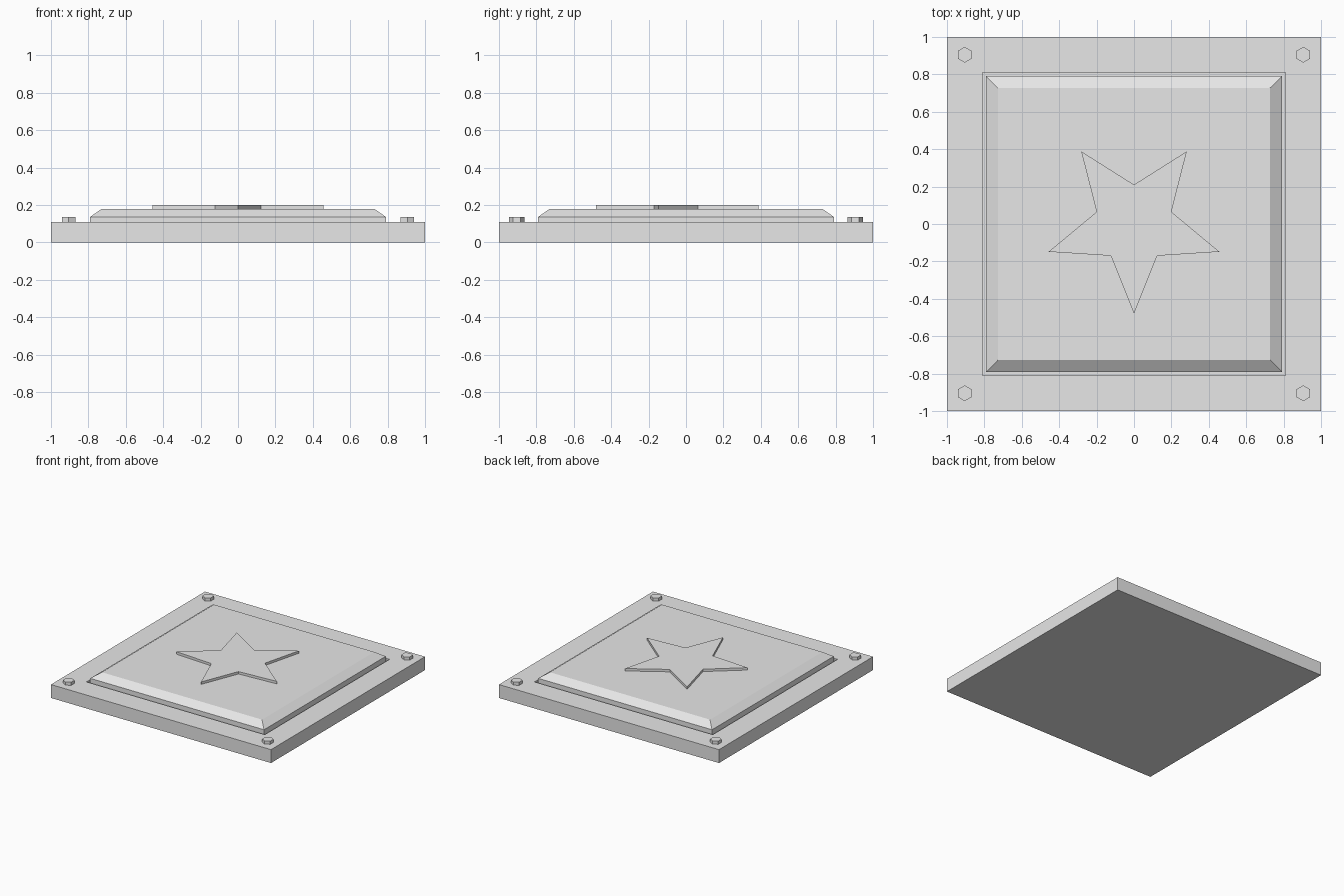
import bpy
import bmesh
from math import sin, cos, radians

cube = bpy.data.objects.get("Cube")
if cube:
    bpy.data.objects.remove(cube, do_unlink=True)

GREY = (0.8, 0.8, 0.8, 1.0)
grey = bpy.data.materials.new("plain_grey")
grey.use_nodes = True
grey.diffuse_color = GREY
grey.node_tree.nodes["Principled BSDF"].inputs["Base Color"].default_value = GREY


def square(half):
    return [(-half, -half), (half, -half), (half, half), (-half, half)]


def ring(count, radii, start):
    """Points around the origin, cycling through the given radii."""
    points = []
    for i in range(count):
        a = radians(start + 360 * i / count)
        r = radii[i % len(radii)]
        points.append((r * cos(a), r * sin(a)))
    return points


def loft(name, sections, centre=(0, 0)):
    """Closed solid through a stack of (outline, height) sections."""
    bm = bmesh.new()
    loops = [[bm.verts.new((x, y, z)) for x, y in outline] for outline, z in sections]
    for low, high in zip(loops, loops[1:]):
        n = len(low)
        for i in range(n):
            j = (i + 1) % n
            bm.faces.new((low[i], low[j], high[j], high[i]))
    bm.faces.new(loops[0][::-1])
    bm.faces.new(loops[-1])
    bmesh.ops.recalc_face_normals(bm, faces=bm.faces)
    mesh = bpy.data.meshes.new(name)
    bm.to_mesh(mesh)
    bm.free()
    mesh.materials.append(grey)
    obj = bpy.data.objects.new(name, mesh)
    obj.location = (*centre, 0)
    bpy.context.collection.objects.link(obj)
    return obj


BASE_TOP = 0.11
RECESS_FLOOR = 0.07

# Base slab with a shallow square recess sunk into its top
loft("base_slab", [(square(1), 0), (square(1), BASE_TOP),
                   (square(0.81), BASE_TOP), (square(0.81), RECESS_FLOOR)])

# Raised panel with a chamfered rim, standing in the recess
loft("raised_panel", [(square(0.79), RECESS_FLOOR), (square(0.79), 0.137),
                      (square(0.728), 0.18)])

# Five-pointed star plate, one point towards the front
star = ring(10, (0.48, 0.21), -90)
loft("star_plate", [(star, 0.18), (star, 0.2)])

# Hexagonal bolt heads at the corners
hexagon = ring(6, (0.042,), 90)
for side, x in (("right", -0.905), ("left", 0.905)):
    for end, y in (("front", -0.905), ("back", 0.905)):
        loft(f"bolt_{end}_{side}", [(hexagon, BASE_TOP), (hexagon, 0.136)], (x, y))
